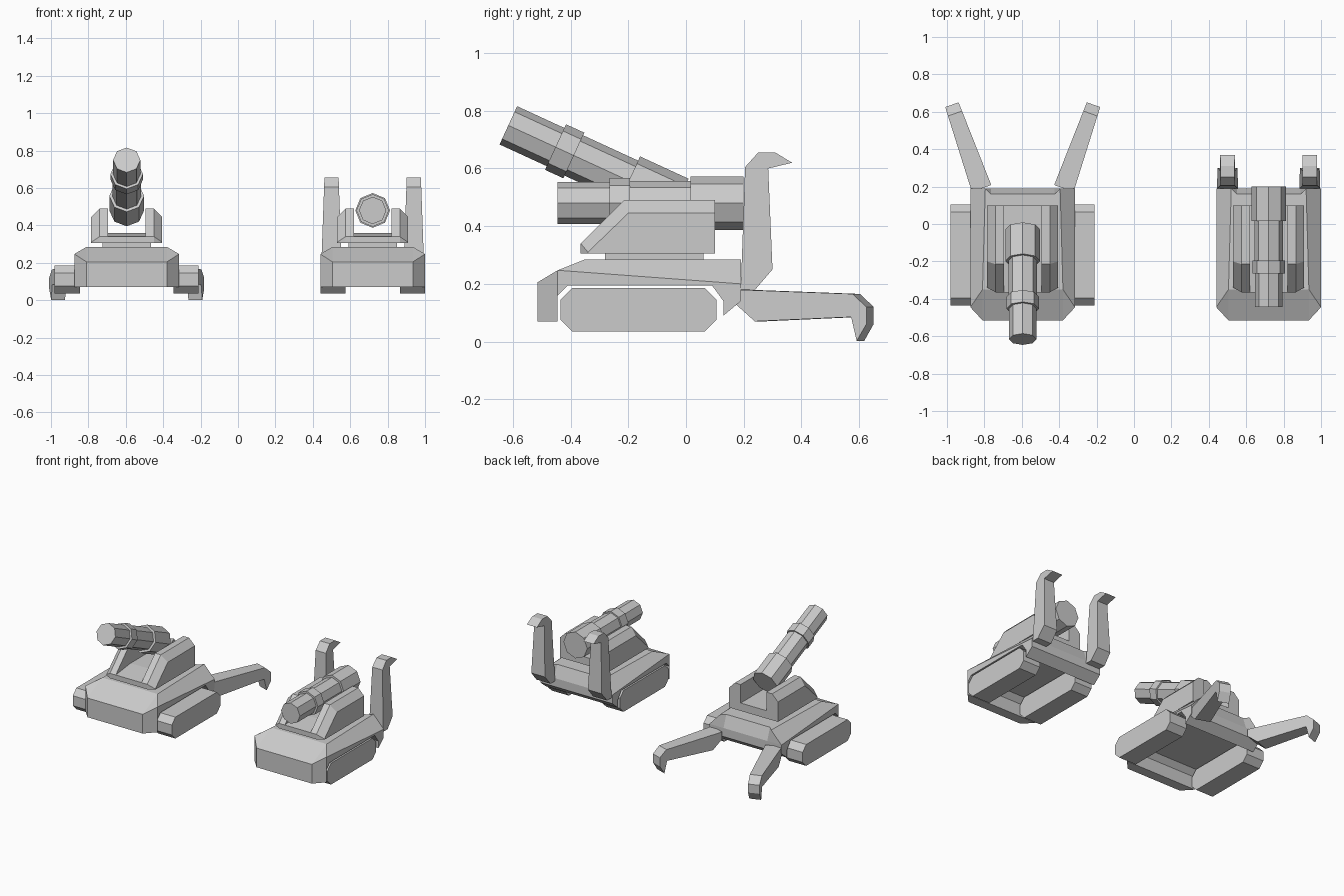
import bpy, bmesh
from math import radians, sin, cos, pi
from mathutils import Matrix, Vector

cube = bpy.data.objects.get("Cube")
if cube:
    bpy.data.objects.remove(cube, do_unlink=True)

# One flat colour
grey = bpy.data.materials.new("light_grey")
grey.use_nodes = True
COLOR = (0.6, 0.6, 0.6, 1)
grey.diffuse_color = COLOR
grey.node_tree.nodes["Principled BSDF"].inputs["Base Color"].default_value = COLOR


def loft(name, rings, matrix):
    """Skin a stack of equal-length rings and cap both ends."""
    bm = bmesh.new()
    rows = [[bm.verts.new(matrix @ Vector(p)) for p in ring] for ring in rings]
    n = len(rows[0])
    for a, b in zip(rows, rows[1:]):
        for i in range(n):
            j = (i + 1) % n
            bm.faces.new((a[i], a[j], b[j], b[i]))
    bm.faces.new(rows[0][::-1])
    bm.faces.new(rows[-1])
    bmesh.ops.remove_doubles(bm, verts=bm.verts, dist=0.0005)
    bmesh.ops.recalc_face_normals(bm, faces=bm.faces)
    mesh = bpy.data.meshes.new(name)
    bm.to_mesh(mesh)
    bm.free()
    mesh.materials.append(grey)
    obj = bpy.data.objects.new(name, mesh)
    bpy.context.collection.objects.link(obj)
    return obj


def side_prism(name, profile, x0, x1, matrix):
    """Extrude a (y, z) profile across x."""
    return loft(name, [[(x, y, z) for y, z in profile] for x in (x0, x1)], matrix)


def mirrored(half):
    """Close an outline by mirroring its right half in x."""
    return half + [(-x, y, z) for x, y, z in reversed(half)]


def build_hull(tag, base):
    low = [(0.215, -0.515), (0.28, -0.445), (0.28, 0.19), (0.17, 0.19)]
    under = mirrored([(x, y, 0.195) for x, y in low])
    shoulder = mirrored([(x, y, z) for (x, y), z in zip(low, (0.205, 0.247, 0.2, 0.2))])
    deck = mirrored([(0.215, -0.35, 0.285), (0.215, -0.35, 0.285),
                     (0.2, 0.19, 0.285), (0.17, 0.16, 0.285)])
    loft(tag + "_hull", [under, shoulder, deck], base)
    # Nose plate, its gusset and the rear cross bar
    nose = [[(x, y, z) for x, y in ((0.215, -0.515), (0.28, -0.445),
                                    (-0.28, -0.445), (-0.215, -0.515))] for z in (0.07, 0.195)]
    loft(tag + "_nose", nose, base)
    side_prism(tag + "_nose_gusset", [(-0.445, 0.16), (-0.41, 0.195), (-0.445, 0.195)],
               -0.28, 0.28, base)
    side_prism(tag + "_rear_bar", [(0.09, 0.195), (0.13, 0.14), (0.13, 0.09),
                                   (0.19, 0.14), (0.19, 0.2)], -0.28, 0.28, base)


def build_tracks(tag, base, inner):
    y0, y1, z0, z1, c = -0.435, 0.105, 0.035, 0.185, 0.04
    profile = [(y0 + c, z0), (y1 - c, z0), (y1, z0 + c), (y1, z1 - c),
               (y1 - c, z1), (y0 + c, z1), (y0, z1 - c), (y0, z0 + c)]
    for side, label in ((1, "left"), (-1, "right")):
        side_prism(f"{tag}_{label}_track", profile, side * inner, side * (inner + 0.135), base)


def build_turret(tag, base):
    full = [(-0.365, 0.305), (-0.365, 0.34), (-0.215, 0.49), (0.1, 0.49), (0.1, 0.305)]
    outer = [(-0.34, 0.305), (-0.34, 0.31), (-0.2, 0.445), (0.1, 0.445), (0.1, 0.305)]
    for side, label in ((1, "left"), (-1, "right")):
        rings = [[(side * x, y, z) for y, z in prof]
                 for x, prof in ((0.1, full), (0.145, full), (0.19, outer))]
        loft(f"{tag}_{label}_cheek", rings, base)
    side_prism(tag + "_turret_floor", [(-0.365, 0.305), (-0.365, 0.34), (-0.2, 0.36),
                                       (0.1, 0.36), (0.1, 0.305)], -0.1, 0.1, base)
    side_prism(tag + "_turret_neck", [(-0.28, 0.28), (-0.28, 0.306), (0.06, 0.306),
                                      (0.06, 0.28)], -0.13, 0.13, base)


def build_gun(tag, base, breech_y, pitch):
    # Eight-sided sections measured forward from the breech face
    pose = base @ Matrix.Translation((0, breech_y, 0.48)) @ Matrix.Rotation(-pitch, 4, "X")
    for label, start, end, r in (("breech", 0, 0.185, 0.093), ("tube", 0.185, 0.395, 0.077),
                                 ("collar", 0.395, 0.465, 0.087), ("muzzle", 0.465, 0.645, 0.073)):
        rings = [[(r * cos(k * pi / 4), -d, r * sin(k * pi / 4)) for k in range(8)]
                 for d in (start, end)]
        loft(f"{tag}_gun_{label}", rings, pose)


def build_legs(tag, base, fold, splay):
    # Leg stands along z with its hooked foot pointing back
    profile = [(0, 0), (0.05, 0), (0.11, 0.07), (0.095, 0.42), (0.178, 0.44),
               (0.12, 0.475), (0.06, 0.475), (0.015, 0.425)]
    for side, label in ((1, "left"), (-1, "right")):
        pose = (base @ Matrix.Translation((side * 0.22, 0.19, 0.18))
                @ Matrix.Rotation(-side * splay, 4, "Z") @ Matrix.Rotation(-fold, 4, "X"))
        rings = [[(s * (0.055 - 0.036 * z), y, z) for y, z in profile] for s in (-1, 1)]
        loft(f"{tag}_{label}_leg", rings, pose)


# Deployed vehicle on one side, packed vehicle on the other
for tag, x, inner, breech_y, pitch, fold, splay in (
        ("deployed", -0.595, 0.25, -0.03, radians(24.7), radians(90), radians(19.5)),
        ("packed", 0.72, 0.145, 0.2, 0, 0, 0)):
    base = Matrix.Translation((x, 0, 0))
    build_hull(tag, base)
    build_tracks(tag, base, inner)
    build_turret(tag, base)
    build_gun(tag, base, breech_y, pitch)
    build_legs(tag, base, fold, splay)
